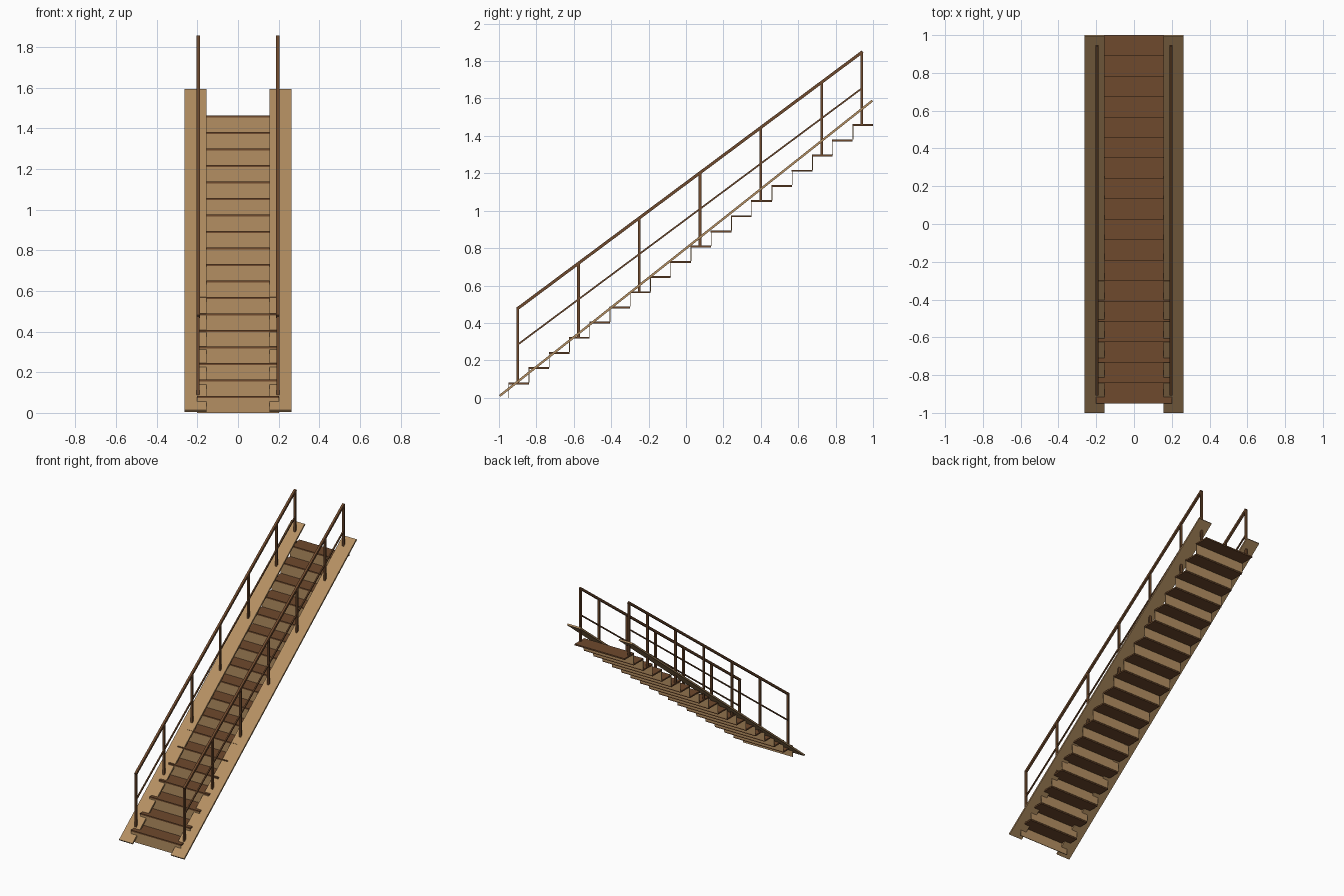
import bpy
import bmesh
from mathutils import Vector

if "Cube" in bpy.data.objects:
    bpy.data.objects.remove(bpy.data.objects["Cube"], do_unlink=True)


def material(name, colour):
    mat = bpy.data.materials.new(name)
    mat.use_nodes = True
    mat.diffuse_color = (*colour, 1)
    mat.node_tree.nodes["Principled BSDF"].inputs["Base Color"].default_value = (*colour, 1)
    return mat


light_wood = material("light wood", (0.456, 0.275, 0.122))
dark_wood = material("dark wood", (0.156, 0.067, 0.026))


def beam(name, start, end, depth, x, width, mat):
    """Straight bar between two (y, z) points, centred on x."""
    a, b = Vector(start), Vector(end)
    side = (b - a).normalized().orthogonal() * depth / 2
    bm = bmesh.new()
    verts = [bm.verts.new((x - width / 2, p.x, p.y))
             for p in (a - side, b - side, b + side, a + side)]
    face = bm.faces.new(verts)
    grown = bmesh.ops.extrude_face_region(bm, geom=[face])["geom"]
    bmesh.ops.translate(bm, vec=(width, 0, 0),
                        verts=[v for v in grown if isinstance(v, bmesh.types.BMVert)])
    bmesh.ops.recalc_face_normals(bm, faces=bm.faces)
    mesh = bpy.data.meshes.new(name)
    bm.to_mesh(mesh)
    bm.free()
    mesh.materials.append(mat)
    obj = bpy.data.objects.new(name, mesh)
    bpy.context.collection.objects.link(obj)
    return obj


STEPS, RUN, RISE = 18, 0.1082, 0.0812
FIRST_Y, FIRST_Z = -0.95, 0.082
STEP_WIDTH = 0.404


def tread_top(y):
    return FIRST_Z + RISE * int((y - FIRST_Y) / RUN)


# Treads and risers
for i in range(STEPS):
    y, top = FIRST_Y + RUN * i, FIRST_Z + RISE * i
    beam(f"tread_{i + 1}", (y, top - 0.005), (y + RUN + 0.002, top - 0.005),
         0.01, 0, STEP_WIDTH, dark_wood)
    beam(f"riser_{i + 1}", (y + 0.003, top - FIRST_Z), (y + 0.003, top - 0.01),
         0.004, 0, STEP_WIDTH, light_wood)

# Sloping side boards and railings
RAIL_START, RAIL_END = -0.9, 0.94
SLOPE = (1.85 - 0.474) / (RAIL_END - RAIL_START)
post_places = [RAIL_START + 0.325 * i for i in range(6)] + [RAIL_END]
for label, sign in (("left", 1), ("right", -1)):
    beam(f"{label}_side_board", (-0.996, 0.01), (0.996, 1.588),
         0.012, sign * 0.209, 0.108, light_wood)
    x = sign * 0.196
    for part, z, size in (("handrail", 0.474, 0.016), ("middle_rail", 0.281, 0.009)):
        beam(f"{label}_{part}", (RAIL_START - 0.004, z),
             (RAIL_END + 0.004, z + SLOPE * (RAIL_END - RAIL_START)),
             size, x, size, dark_wood)
    for n, y in enumerate(post_places):
        beam(f"{label}_post_{n + 1}", (y, tread_top(y)),
             (y, 0.474 + SLOPE * (y - RAIL_START)), 0.014, x, 0.014, dark_wood)
